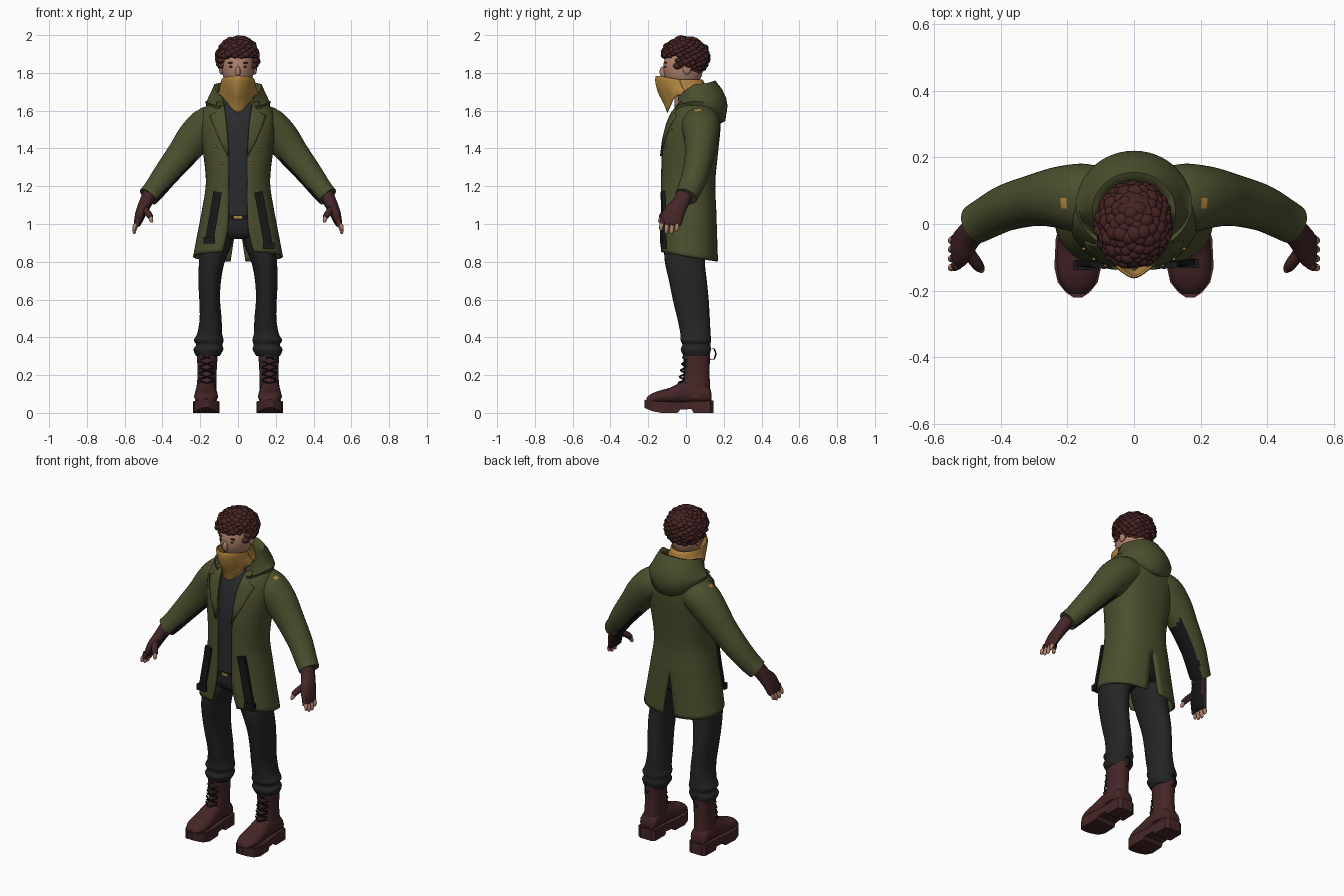
import bpy, bmesh, math, random
from mathutils import Vector

random.seed(4)
cube = bpy.data.objects.get("Cube")
if cube:
    bpy.data.objects.remove(cube, do_unlink=True)


def material(name, r, g, b):
    m = bpy.data.materials.new(name)
    m.use_nodes = True
    m.diffuse_color = (r, g, b, 1)
    m.node_tree.nodes["Principled BSDF"].inputs["Base Color"].default_value = (r, g, b, 1)
    return m


OLIVE = material("olive_cloth", .072, .077, .027)
HAIR = material("dark_auburn", .06, .017, .017)
LEATHER = material("oxblood_leather", .06, .019, .02)
MUSTARD = material("mustard_cloth", .45, .24, .05)
CHARCOAL = material("charcoal_denim", .018, .018, .018)
SHIRT = material("slate_knit", .021, .023, .025)
SKIN = material("skin", .43, .22, .15)
BLACK = material("black_webbing", .009, .009, .01)


def finish(name, bm, mats, rule=None, mirror=False, solid=0, angle=40):
    """Turn a bmesh into a smooth object with materials and modifiers."""
    mesh = bpy.data.meshes.new(name)
    bm.to_mesh(mesh)
    bm.free()
    for m in mats:
        mesh.materials.append(m)
    for p in mesh.polygons:
        p.use_smooth = True
        if rule:
            p.material_index = rule(p.center, p.normal)
    mesh.set_sharp_from_angle(angle=math.radians(angle))
    ob = bpy.data.objects.new(name, mesh)
    bpy.context.collection.objects.link(ob)
    if mirror:
        ob.modifiers.new("mirror", 'MIRROR')
    if solid:
        mod = ob.modifiers.new("thickness", 'SOLIDIFY')
        mod.thickness = solid
    return ob


def skin_rings(bm, rings, closed=True):
    """Bridge successive rings of points; closed rings are capped."""
    vs = [[bm.verts.new(p) for p in r] for r in rings]
    n = len(vs[0])
    faces = []
    for a, b in zip(vs, vs[1:]):
        for j in range(n if closed else n - 1):
            k = (j + 1) % n
            faces.append(bm.faces.new((a[j], a[k], b[k], b[j])))
    if closed:
        faces += [bm.faces.new(vs[0][::-1]), bm.faces.new(vs[-1])]
        bmesh.ops.recalc_face_normals(bm, faces=faces)


def loft(name, rings, mats, closed=True, **kw):
    bm = bmesh.new()
    skin_rings(bm, rings, closed)
    return finish(name, bm, mats, **kw)


def dense(rows, k=4):
    """Smooth interpolation through rows of numbers."""
    out = []
    for i in range(len(rows) - 1):
        quad = [rows[max(i - 1, 0)], rows[i], rows[i + 1], rows[min(i + 2, len(rows) - 1)]]
        for s in range(k):
            t = s / k
            out.append(tuple(b + .5 * t * (c - a + t * (2*a - 5*b + 4*c - d + t * (3*(b - c) + d - a)))
                             for a, b, c, d in zip(*quad)))
    return out + [rows[-1]]


def power(v, e):
    return math.copysign(abs(v) ** e, v)


def oval(z, rx, yf, yb, cx=0, n=28, e=.9):
    return [(cx + rx * power(math.cos(a), e), (yf + yb) / 2 + (yb - yf) / 2 * power(math.sin(a), e), z)
            for a in (math.tau * i / n for i in range(n))]


def tube_rings(rows, n=20, k=4):
    """Rings around a path; each row is x, y, z, radius along y, other radius."""
    rows = dense(rows, k)
    pts = [Vector(r[:3]) for r in rows]
    rings = []
    for i, r in enumerate(rows):
        t = (pts[min(i + 1, len(pts) - 1)] - pts[max(i - 1, 0)]).normalized()
        v = t.cross(Vector((0, 1, 0))).normalized()
        u = v.cross(t)
        rings.append([pts[i] + u * r[3] * math.cos(a) + v * r[4] * math.sin(a)
                      for a in (math.tau * j / n for j in range(n))])
    return rings


def blobs(name, items, mat, mirror=False, seg=16):
    """Ellipsoids given as (centre, radii), joined in one object."""
    bm = bmesh.new()
    for c, r in items:
        vs = bmesh.ops.create_uvsphere(bm, u_segments=seg, v_segments=seg * 2 // 3, radius=1)["verts"]
        for v in vs:
            v.co = Vector(c) + Vector((v.co.x * r[0], v.co.y * r[1], v.co.z * r[2]))
    return finish(name, bm, [mat], mirror=mirror, angle=80)


# Coat body: z, half width, front y, back y, front opening, back vent
COAT = dense([(.83, .238, -.137, .17, .083, .04), (.95, .215, -.14, .165, .057, .02),
              (1.08, .19, -.135, .16, .05, 0), (1.22, .17, -.135, .155, .05, 0),
              (1.38, .185, -.13, .17, .05, 0), (1.5, .2, -.11, .182, .058, 0),
              (1.58, .195, -.08, .18, .068, 0), (1.63, .165, -.05, .165, .075, 0),
              (1.67, .12, -.015, .13, .08, 0)])
E = .8


def coat_y(x, z):
    for a, b in zip(COAT, COAT[1:]):
        if z <= b[0]:
            break
    t = (z - a[0]) / (b[0] - a[0])
    hw, yf, yb = (a[i] + t * (b[i] - a[i]) for i in (1, 2, 3))
    s = math.sin(math.acos(min(1, (x / hw) ** (1 / E))))
    return (yf + yb) / 2 - (yb - yf) / 2 * s ** .9


rings = []
for z, hw, yf, yb, xf, xb in COAT:
    a0 = -math.acos((max(xf, 0) / hw) ** (1 / E))
    a1 = math.acos((max(xb, 0) / hw) ** (1 / E))
    ring = []
    for j in range(25):
        a = a0 + (a1 - a0) * j / 24
        y = (yf + yb) / 2 + (yb - yf) / 2 * power(math.sin(a), .9)
        x = hw * max(math.cos(a), 0) ** E
        ring.append((x if x > .002 else 0, y, z - y * .16 * max(0, 1 - (z - .83) / .25)))
    rings.append(ring)
loft("coat_body", rings, [OLIVE], closed=False, mirror=True, solid=.012)

# Lapels
rows = [(1.36, .05, .056), (1.45, .055, .1), (1.53, .06, .135), (1.575, .066, .15),
        (1.59, .068, .118), (1.65, .078, .112)]
loft("lapels", [[(x, coat_y(x, z) - .009, z) for x in (a + (b - a) * j / 5 for j in range(6))]
                for z, a, b in rows], [OLIVE], closed=False, mirror=True, solid=.008)

# Sleeves with dark inner panels and round shoulder patches
INWARD = Vector((-.83, .1, -.55))


def sleeve_rule(c, n):
    if n.z > .3 and (c.x - .21) ** 2 + (c.y - .065) ** 2 < .016 ** 2:
        return 2
    return 1 if c.x > .22 and n.dot(INWARD) > .72 else 0


loft("sleeves", tube_rings([(.07, .075, 1.55, .09, .085), (.155, .078, 1.525, .103, .097),
                            (.225, .08, 1.46, .092, .095), (.295, .072, 1.372, .078, .081),
                            (.38, .05, 1.265, .07, .068), (.44, .02, 1.185, .064, .059),
                            (.475, 0, 1.145, .06, .056)], n=40, k=8),
     [OLIVE, BLACK, MUSTARD], rule=sleeve_rule, mirror=True)

# Hood lying on the back: sections swept from one collar end to the other
rings = []
for i in range(41):
    a = math.radians(-135 + 270 * i / 40)
    w = (1 + math.cos(a)) / 2
    f = max(0, -math.cos(a)) / .7
    rin, rout = .085 + .01 * math.sin(a) ** 2, .145 + .035 * w ** 2 + .02 * math.sin(a) ** 2
    rout -= .015 * f
    top, bot = 1.76 - .02 * math.sin(a) ** 2 - .07 * f, 1.61 - .08 * w ** 3
    sec = [(rin, bot + .03), (rin, top - .03), (rin + .012, top - .006), (rin + .03, top),
           (rout - .03, top - .045), (rout - .008, top - .09), (rout, (top + bot) / 2 - .02),
           (rout - .012, bot + .015), (rout - .04, bot)]
    rings.append([(r * math.sin(a), .04 + r * math.cos(a), z) for r, z in sec])
loft("hood", rings, [OLIVE], angle=60)

# Shirt, belt and trousers
loft("shirt", [oval(r[0], r[1] - .022, r[2] + .012, r[3] - .02) for r in COAT if 1.02 < r[0] < 1.66], [SHIRT])
loft("hips", [oval(*r) for r in dense([(.92, .1, -.09, .11), (.96, .17, -.118, .14),
                                       (1.05, .165, -.121, .14)])], [CHARCOAL])
loft("belt", [oval(z, .168, -.126, .142) for z in (1.022, 1.048)], [BLACK])
loft("belt_buckle", [[(x, y, z) for x, y in ((-.02, -.131), (.02, -.131), (.02, -.124), (-.02, -.124))]
                     for z in (1.028, 1.042)], [MUSTARD])
legs = [(1.03, .09, .01, .085, .11), (.9, .112, -.005, .082, .11), (.8, .138, -.006, .068, .106),
        (.7, .15, .01, .06, .1), (.6, .15, .025, .055, .095), (.5, .145, .04, .058, .086),
        (.42, .15, .05, .066, .08), (.385, .155, .052, .079, .081), (.36, .152, .055, .069, .074),
        (.335, .157, .052, .079, .08), (.3, .16, .055, .062, .068)]
loft("trouser_legs", [oval(z, rx, cy - ry, cy + ry, cx) for z, cx, cy, rx, ry in dense(legs)],
     [CHARCOAL], mirror=True, angle=60)

# Boots
shaft = [(.08, .168, .05, .055, .08), (.14, .167, .05, .052, .078), (.2, .164, .056, .05, .069),
         (.27, .163, .056, .053, .07), (.315, .163, .056, .056, .072)]
loft("boot_shafts", [oval(z, rx, cy - ry, cy + ry, cx) for z, cx, cy, rx, ry in dense(shaft)],
     [LEATHER], mirror=True)
foot = dense([(.135, .035, .1), (.12, .052, .14), (.05, .054, .17), (-.02, .056, .165), (-.08, .062, .135),
              (-.14, .062, .118), (-.185, .048, .1), (-.208, .025, .08)], 3)
loft("boot_feet", [[(.169 + hw * power(math.cos(a), .8), y, (.05 + top) / 2 + (top - .05) / 2 * math.sin(a))
                    for a in (math.tau * j / 20 for j in range(20))] for y, hw, top in foot],
     [LEATHER], mirror=True)
sole = [(.145, .035, 0, .065), (.13, .056, 0, .065), (.04, .058, 0, .062), (.03, .058, .02, .062),
        (-.03, .062, .018, .058), (-.045, .066, 0, .058), (-.13, .07, 0, .06), (-.175, .06, .008, .064),
        (-.205, .036, .02, .068), (-.22, .014, .028, .07)]
loft("boot_soles", [[(.169 + s * hw, y, z) for s, z in ((-1, lo), (1, lo), (1, hi), (-1, hi))]
                    for y, hw, lo, hi in sole], [LEATHER], mirror=True, angle=25)
bm = bmesh.new()
for i in range(5):
    z, y = .145 + .034 * i, -.038 + .006 * i
    for s in (-1, 1):
        skin_rings(bm, tube_rings([(.166 - s * .036, y + .022, z, .005, .005), (.166, y - .002, z + .012, .005, .005),
                                   (.166 + s * .036, y + .022, z + .024, .005, .005)], n=6))
loop = [(.163, .137 + .02 * math.cos(a), .312 + .032 * math.sin(a)) for a in (math.tau * j / 16 for j in range(17))]
skin_rings(bm, [[(x + dx, y + dy, z) for dx, dy in ((-.005, 0), (0, -.004), (.005, 0), (0, .004))]
                for x, y, z in loop])
finish("boot_laces", bm, [BLACK], mirror=True)

# Fingerless gloves and fingers
bm = bmesh.new()
skin_rings(bm, tube_rings([(.455, .005, 1.18, .045, .04), (.493, -.033, 1.105, .045, .034),
                           (.515, -.065, 1.055, .057, .029), (.53, -.08, 1.01, .056, .021),
                           (.534, -.084, .995, .045, .014)]))
fingers = [(-.127, .966), (-.1, .95), (-.072, .948), (-.045, .96)]
for y, tip in fingers:
    skin_rings(bm, tube_rings([(.529, y + .004, 1.025, .014, .015), (.538, y, .99, .0145, .0145)], n=10))
skin_rings(bm, tube_rings([(.505, -.075, 1.085, .02, .02), (.475, -.115, 1.055, .018, .018),
                           (.462, -.132, 1.035, .015, .015)], n=10))
finish("gloves", bm, [LEATHER, BLACK], mirror=True,
       rule=lambda c, n: 1 if n.dot(INWARD) > .75 and c.z < 1.12 else 0)
bm = bmesh.new()
for y, tip in fingers:
    skin_rings(bm, tube_rings([(.536, y, 1, .012, .012), (.548, y - .004, tip + .02, .011, .011),
                               (.548, y - .006, tip + .004, .008, .008), (.546, y - .006, tip, .003, .003)], n=10))
skin_rings(bm, tube_rings([(.465, -.128, 1.04, .012, .012), (.458, -.138, 1.015, .01, .01),
                           (.458, -.139, 1.008, .004, .004)], n=10))
finish("fingers", bm, [SKIN], mirror=True)

# Head and face
blobs("head", [((0, -.015, 1.83), (.086, .105, .125)), ((0, -.12, 1.805), (.013, .02, .03))], SKIN, seg=32)
blobs("ears", [((.088, .005, 1.82), (.012, .022, .03))], SKIN, mirror=True)
loft("neck", [oval(z, .06, -.06, .07) for z in (1.58, 1.76)], [SKIN])
blobs("eyes", [((.034, -.109, 1.832), (.013, .005, .005))], BLACK, mirror=True)
blobs("eyebrows", [((.036, -.107, 1.853), (.02, .006, .005))], HAIR, mirror=True)

# Curly hair: a cap plus clumps spread evenly over it
curls = [((0, .02, 1.885), (.1, .098, .105))]
for i in range(230):
    h = 1 - 2 * (i + .5) / 230
    a, r = i * 2.39996, math.sqrt(1 - h * h)
    p = Vector((.098 * r * math.cos(a), -.004 + .112 * r * math.sin(a), 1.884 + .098 * h))
    if p.z < (1.885 if p.y < -.05 else 1.83 if p.y < 0 else 1.79):
        continue
    s = random.uniform(.017, .027)
    curls.append((p, (s, s * random.uniform(.8, 1.1), s * random.uniform(.6, .8))))
blobs("curly_hair", curls, HAIR, seg=12)

# Face scarf: wraps the nose and neck, hanging to a point in front
rings = []
for t, rx, yf, yb in dense([(1, .105, -.094, .09), (.75, .103, -.112, .098), (.45, .094, -.14, .1),
                            (.15, .09, -.155, .095), (0, .087, -.152, .085)], 3):
    ring = []
    for j in range(49):
        a = math.tau * j / 48
        c, s = math.cos(a), math.sin(a)
        f = max(0, -s)
        top, bot = 1.765 + .02 * f, 1.685 - .095 * f ** 4
        k = 1 + .018 * math.sin(a * 12 + t * 5) * t
        ring.append((rx * c * k, (yf + yb) / 2 + (yb - yf) / 2 * s * k - .008 * f ** 20, top + t * (bot - top)))
    rings.append(ring)
loft("face_scarf", rings, [MUSTARD], closed=False, solid=.006, angle=60)

# Hanging pocket straps with end clasps
for side, x1, z1 in ((-1, .152, .91), (1, .163, .88)):
    name = "left" if side > 0 else "right"
    rings = []
    for i in range(9):
        t = i / 8
        x, z = .108 + (x1 - .108) * t, 1.17 + (z1 - 1.17) * t
        y = coat_y(x, z) - .004
        rings.append([(side * (x + dx), y + dy, z + dx * .2) for dx, dy in
                      ((-.022, 0), (.022, .006), (.022, -.012), (-.022, -.018))])
    loft(name + "_strap", rings, [BLACK])
    loft(name + "_clasp", [[(side * (x1 + dx), y + dy, z) for dx, dy in
                            ((-.03, .004), (.03, .004), (.03, -.024), (-.03, -.024))]
                           for z in (z1 - .012, z1 + .022)], [BLACK])

# Small studs on the coat front
studs = [(x, coat_y(x, z) - .002, z) for x, z in ((.12, 1.41), (.085, 1.32), (.15, 1.5))]
blobs("coat_studs", [(p, (.006, .005, .006)) for p in studs], MUSTARD, mirror=True, seg=9)
